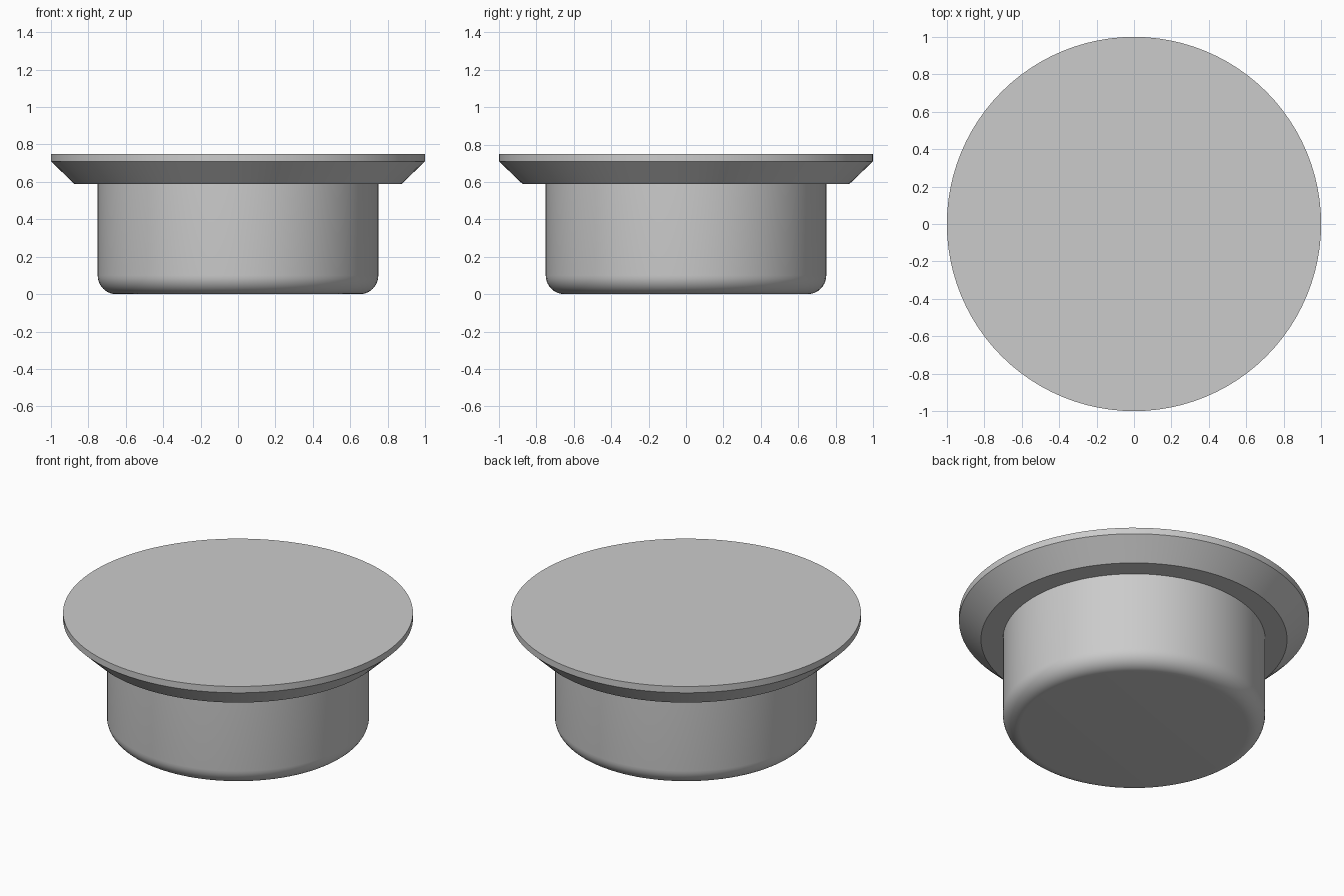
import bpy
import bmesh
from math import sin, cos, pi, radians

old = bpy.data.objects.get("Cube")
if old:
    bpy.data.objects.remove(old, do_unlink=True)

SEGMENTS = 96

# Plain grey finish
grey = bpy.data.materials.new("grey")
grey.use_nodes = True
colour = (0.6, 0.6, 0.6, 1)
grey.diffuse_color = colour
grey.node_tree.nodes["Principled BSDF"].inputs["Base Color"].default_value = colour


def turned_part(name, profile):
    """Revolve a (radius, height) profile about z and cap both ends."""
    bm = bmesh.new()
    rings = []
    for r, z in profile:
        rings.append([bm.verts.new((r * cos(2 * pi * i / SEGMENTS),
                                    r * sin(2 * pi * i / SEGMENTS), z))
                      for i in range(SEGMENTS)])
    for low, high in zip(rings, rings[1:]):
        for i in range(SEGMENTS):
            j = (i + 1) % SEGMENTS
            bm.faces.new((low[i], low[j], high[j], high[i]))
    bm.faces.new(rings[0][::-1])
    bm.faces.new(rings[-1])
    mesh = bpy.data.meshes.new(name)
    bm.to_mesh(mesh)
    bm.free()
    mesh.materials.append(grey)
    obj = bpy.data.objects.new(name, mesh)
    bpy.context.collection.objects.link(obj)
    bpy.ops.object.select_all(action='DESELECT')
    obj.select_set(True)
    bpy.context.view_layer.objects.active = obj
    bpy.ops.object.shade_smooth_by_angle(angle=radians(30))
    return obj


# One solid: rounded plug body, flat step, flared flange with a thin rim
body_radius, fillet = 0.75, 0.1
steps = 10
profile = [(body_radius - fillet + fillet * sin(a), fillet - fillet * cos(a))
           for a in (k * pi / 2 / steps for k in range(steps + 1))]
profile += [(body_radius, 0.59), (0.875, 0.59), (1.0, 0.71), (1.0, 0.75)]
turned_part("flanged_plug", profile)
